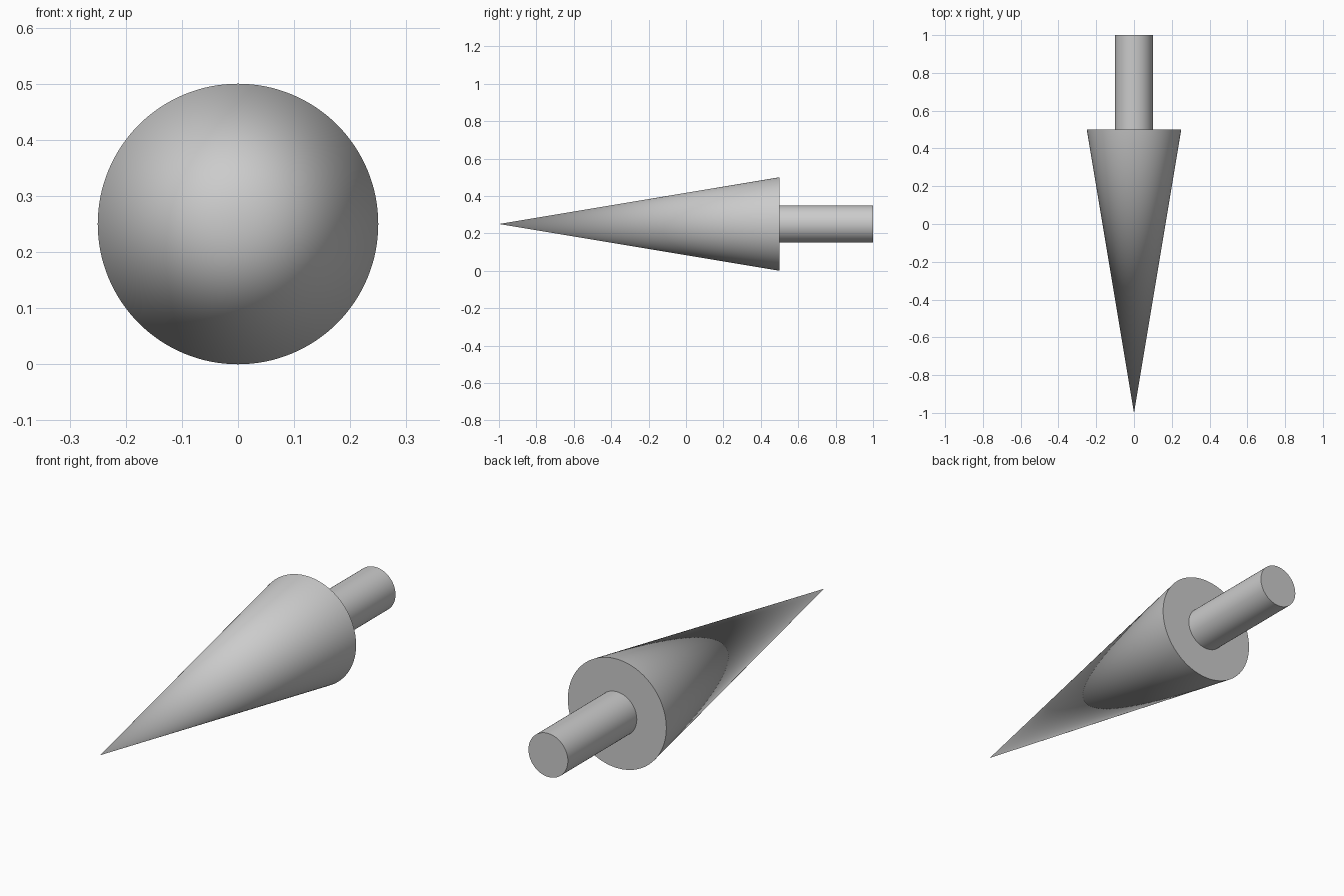
import bpy
import math

if "Cube" in bpy.data.objects:
    bpy.data.objects.remove(bpy.data.objects["Cube"])

SIDES = 128
AXIS_Z = 0.25


def turned_part(name, y_front, y_back, r_front, r_back):
    """Round part lying along y, with its end radii given front and back."""
    bpy.ops.mesh.primitive_cone_add(
        vertices=SIDES, radius1=r_back, radius2=r_front, depth=y_back - y_front,
        location=(0, (y_front + y_back) / 2, AXIS_Z),
        rotation=(math.radians(90), 0, 0))
    obj = bpy.context.object
    obj.name = name
    bpy.ops.object.shade_smooth_by_angle(angle=math.radians(30))
    return obj


# Long pointed head, tip to the front
turned_part("arrow_head", -1.0, 0.5, 0.0, 0.25)

# Short round shaft behind the head
turned_part("arrow_shaft", 0.5, 1.0, 0.1, 0.1)
